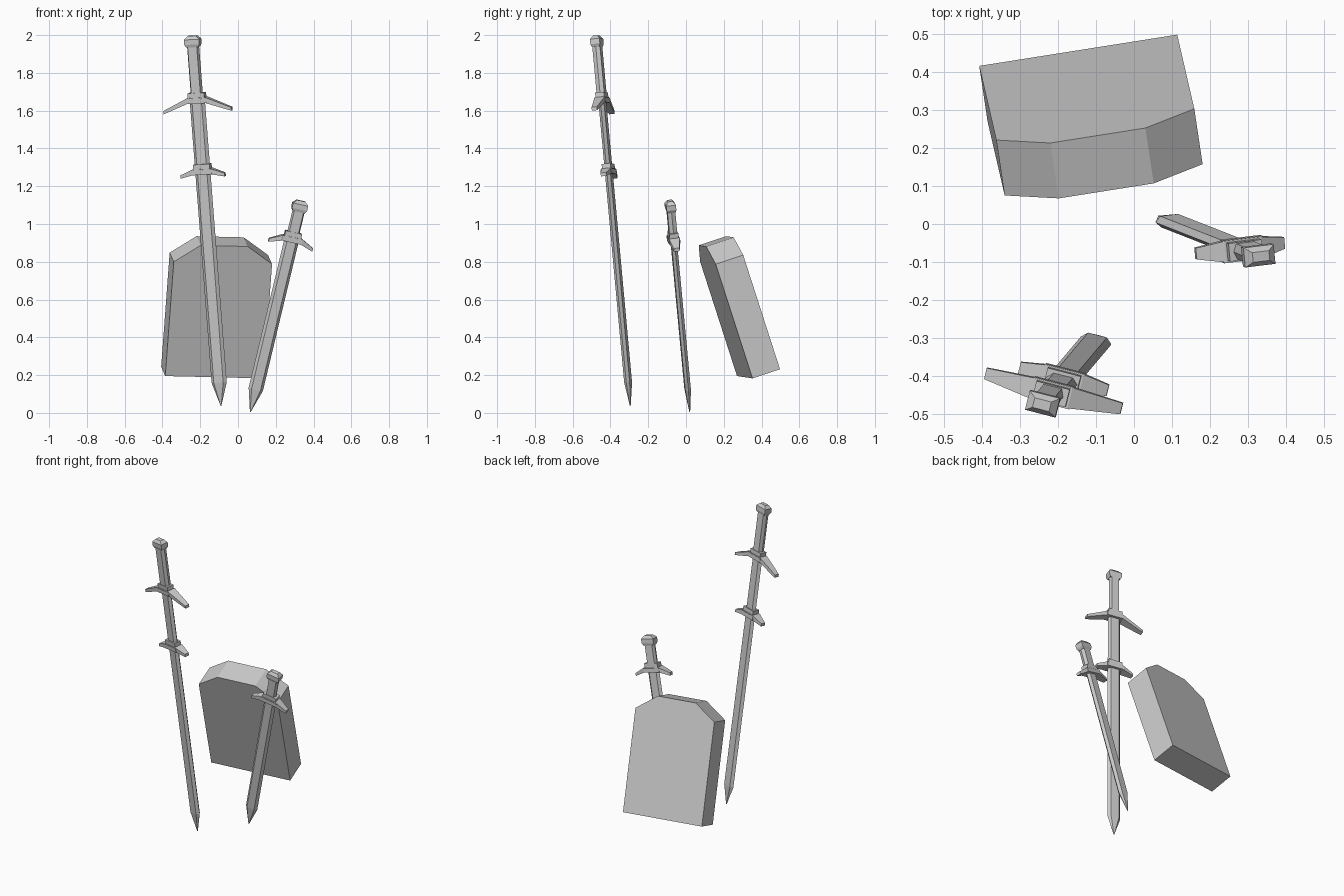
import bpy, bmesh
from mathutils import Vector, Matrix

cube = bpy.data.objects.get("Cube")
if cube:
    bpy.data.objects.remove(cube)

grey = bpy.data.materials.new("plain grey")
grey.use_nodes = True
colour = (0.6, 0.6, 0.6, 1)
grey.diffuse_color = colour
grey.node_tree.nodes["Principled BSDF"].inputs["Base Color"].default_value = colour


def frame(origin, up, side):
    """Matrix with local z along up, local x near side, local y to the back."""
    z = Vector(up).normalized()
    x = Vector(side)
    x = (x - z * x.dot(z)).normalized()
    m = Matrix((x, z.cross(x), z)).transposed().to_4x4()
    m.translation = origin
    return m


def loft(name, rings, matrix):
    """Skin equal-sized rings of points and cap both ends."""
    bm = bmesh.new()
    loops = [[bm.verts.new(p) for p in ring] for ring in rings]
    n = len(loops[0])
    for a, b in zip(loops, loops[1:]):
        for i in range(n):
            j = (i + 1) % n
            bm.faces.new((a[i], a[j], b[j], b[i]))
    bm.faces.new(loops[0][::-1])
    bm.faces.new(loops[-1])
    bmesh.ops.remove_doubles(bm, verts=bm.verts, dist=0.0001)
    bmesh.ops.recalc_face_normals(bm, faces=bm.faces)
    mesh = bpy.data.meshes.new(name)
    bm.to_mesh(mesh)
    bm.free()
    mesh.materials.append(grey)
    obj = bpy.data.objects.new(name, mesh)
    obj.matrix_world = matrix
    bpy.context.collection.objects.link(obj)


def hexagon(w, t, z, flat=0.62):
    """Flat-faced section with bevelled edges."""
    a, b, f = w / 2, t / 2, w / 2 * flat
    return [(x, y, z) for x, y in
            ((-a, 0), (-f, -b), (f, -b), (a, 0), (f, b), (-f, b))]


def box(w, t, z):
    a, b = w / 2, t / 2
    return [(-a, -b, z), (a, -b, z), (a, b, z), (-a, b, z)]


def guard(name, z, half, droop, matrix):
    """Stepped block with two drooping, tapered arms."""
    loft(name + "_block", [box(0.11, 0.06, z - 0.015), box(0.11, 0.06, z + 0.012)], matrix)
    loft(name + "_collar", [box(0.09, 0.048, z + 0.01), box(0.09, 0.048, z + 0.04)], matrix)
    stations = ((-half, 0.03, -droop, 0.018), (-0.05, 0.056, 0, 0.03),
                (0.05, 0.056, 0, 0.03), (half, 0.03, -droop, 0.018))
    rings = [[(x, s * d / 2, z + dz + r * h / 2)
              for s, r in ((-1, -1), (1, -1), (1, 1), (-1, 1))]
             for x, d, dz, h in stations]
    loft(name + "_arms", rings, matrix)


def sword(name, matrix, length, width, grip_start, guards):
    # Blade with a short point
    loft(name + "_blade", [hexagon(0.004, 0.004, 0), hexagon(width, 0.03, 0.125),
                           hexagon(width, 0.03, grip_start)], matrix)
    # Grip
    loft(name + "_grip", [hexagon(0.066, 0.042, grip_start, 0.75),
                          hexagon(0.066, 0.042, length - 0.04, 0.75)], matrix)
    # Pommel with a chamfered top
    loft(name + "_pommel", [box(0.066, 0.042, length - 0.06), box(0.082, 0.052, length - 0.045),
                            box(0.082, 0.052, length - 0.018), box(0.045, 0.026, length)], matrix)
    for i, (z, half, droop) in enumerate(guards):
        guard(f"{name}_guard_{i + 1}", z, half, droop, matrix)


# Long sword with two guards
sword("long_sword", frame((-0.09, -0.295, 0.037), (-0.152, -0.18, 1.96), (0.968, -0.25, 0.05)),
      1.974, 0.083, 1.64, ((1.63, 0.185, 0.055), (1.25, 0.12, 0.022)))

# Short sword with one guard
sword("short_sword", frame((0.065, 0.02, 0.004), (0.268, -0.105, 1.115), (0.98, 0.12, -0.227)),
      1.156, 0.078, 0.95, ((0.945, 0.12, 0.03),))

# Leaning slab with clipped top corners
outline = ((0, 0), (0.527, 0), (0.527, 0.637), (0.39, 0.732), (0.137, 0.732), (0, 0.637))
slab = frame((-0.385, 0.27, 0.195), (0.045, -0.195, 0.605), (0.52, 0.083, -0.015))
loft("slab", [[(u, d, v) for u, v in outline] for d in (0, 0.155)], slab)
